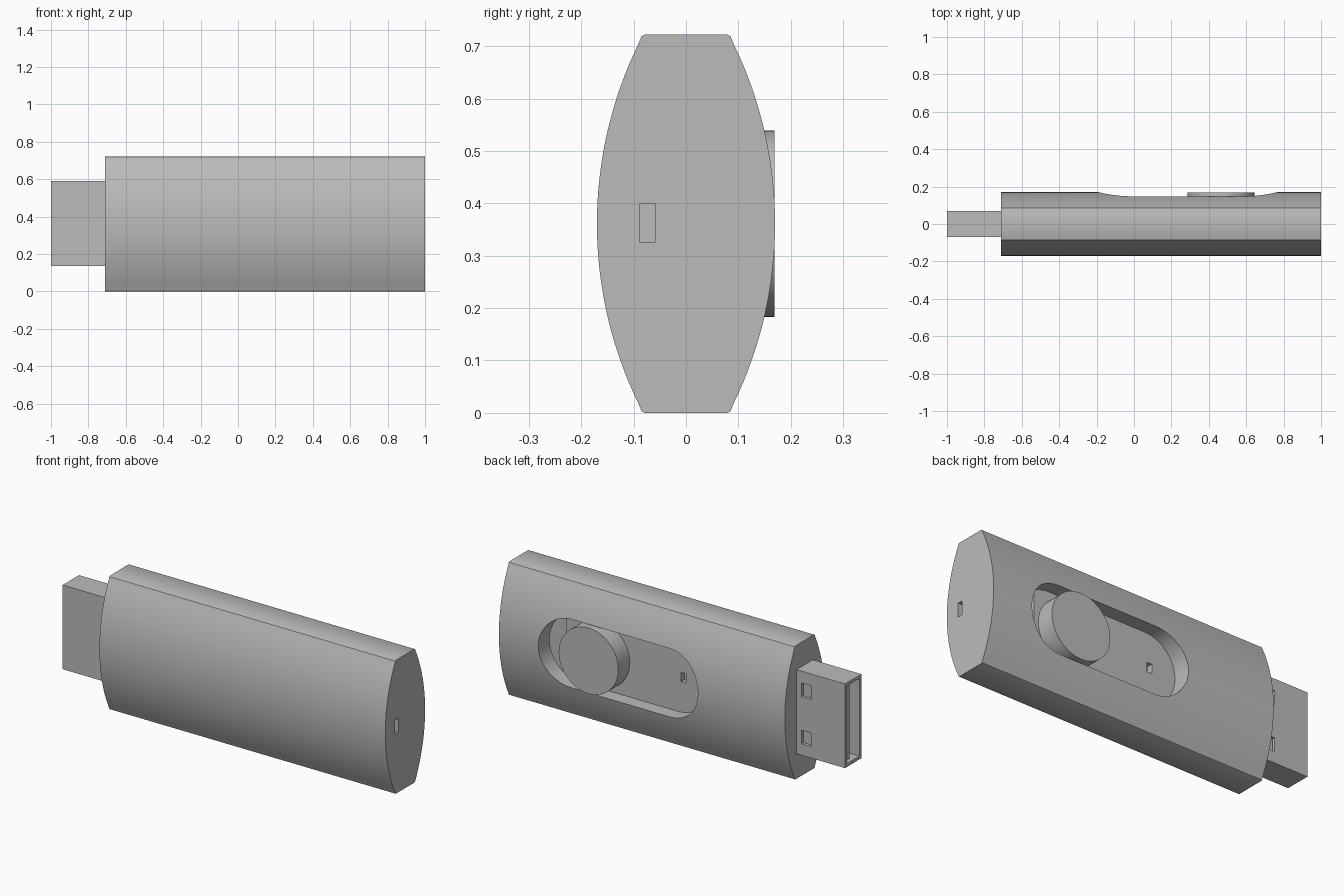
import bpy, bmesh, math
from mathutils import Matrix, Vector

if "Cube" in bpy.data.objects:
    bpy.data.objects.remove(bpy.data.objects["Cube"], do_unlink=True)

MID = 0.361            # height of the centre line
GREY = (0.5, 0.5, 0.5, 1)
grey = bpy.data.materials.new("plain_grey")
grey.use_nodes = True
grey.diffuse_color = GREY
grey.node_tree.nodes["Principled BSDF"].inputs["Base Color"].default_value = GREY


def finish(name, bm):
    bmesh.ops.recalc_face_normals(bm, faces=bm.faces)
    mesh = bpy.data.meshes.new(name)
    bm.to_mesh(mesh)
    bm.free()
    obj = bpy.data.objects.new(name, mesh)
    bpy.context.collection.objects.link(obj)
    mesh.materials.append(grey)
    return obj


def box(name, low, high):
    low, high = Vector(low), Vector(high)
    bm = bmesh.new()
    bmesh.ops.create_cube(bm, size=1, matrix=Matrix.Translation((low + high) / 2)
                          @ Matrix.Diagonal((*(high - low), 1)))
    return finish(name, bm)


def prism(name, outline, shift):
    """Extrude a closed outline along the shift vector."""
    bm = bmesh.new()
    face = bm.faces.new([bm.verts.new(p) for p in outline])
    out = bmesh.ops.extrude_face_region(bm, geom=[face])
    bmesh.ops.translate(bm, vec=shift, verts=[v for v in out["geom"] if isinstance(v, bmesh.types.BMVert)])
    if not face.is_valid or len(bm.faces) < len(outline) + 2:
        bm.faces.new([v for v in bm.verts][:len(outline)])
    return finish(name, bm)


def stadium(x1, x2, radius, y):
    """Outline with rounded ends centred on x1 and x2, facing the back."""
    steps = 32
    right = [(x2 + radius * math.sin(a), y, MID + radius * math.cos(a))
             for a in (math.pi * i / steps for i in range(steps + 1))]
    left = [(x1 - radius * math.sin(a), y, MID - radius * math.cos(a))
            for a in (math.pi * i / steps for i in range(steps + 1))]
    return right + left


def cut(obj, cutter):
    mod = obj.modifiers.new("cut", "BOOLEAN")
    mod.operation, mod.solver, mod.object = "DIFFERENCE", "EXACT", cutter
    bpy.context.view_layer.update()
    with bpy.context.temp_override(object=obj, active_object=obj):
        bpy.ops.object.modifier_apply(modifier=mod.name)
    bpy.data.objects.remove(cutter, do_unlink=True)


def smooth(obj):
    bpy.ops.object.select_all(action="DESELECT")
    obj.select_set(True)
    bpy.context.view_layer.objects.active = obj
    bpy.ops.object.shade_smooth_by_angle(angle=math.radians(30))


# Sleeve: bowed sides, flat top and bottom, small rounded corners
RADIUS, REACH = 0.784, 0.345
side = []
for i in range(33):
    dz = REACH * (1 - i / 16)
    side.append((0.17 - RADIUS + math.sqrt(RADIUS ** 2 - dz ** 2), dz))
corner = [(0.079, MID), (0.085, MID - 0.003)]
half = corner + side + [(y, -z) for y, z in reversed(corner)]
profile = half + [(-y, -z) for y, z in half]
sleeve = prism("sleeve", [(-0.71, y, z + MID) for y, z in profile], (1.71, 0, 0))

# Hollow inside, thumb slot in the back and strap hole in the end
cut(sleeve, box("cavity", (-0.8, -0.072, 0.132), (0.9, 0.072, 0.59)))
cut(sleeve, prism("slot_cutter", stadium(-0.005, 0.58, 0.185, 0.03), (0, 0.3, 0)))
cut(sleeve, box("strap_cutter", (0.95, -0.088, 0.325), (1.1, -0.059, 0.4)))
smooth(sleeve)

# Sliding carrier with a small latch notch in the slot floor
carrier = box("carrier", (-0.70, -0.07, 0.135), (0.67, 0.07, 0.588))
cut(carrier, box("notch_cutter", (-0.05, 0.04, 0.34), (-0.02, 0.1, 0.39)))

# Thumb button
button = prism("thumb_button", stadium(0.465, 0.465, 0.178, 0.06)[:-1], (0, 0.109, 0))
bm = bmesh.new()
bm.from_mesh(button.data)
bmesh.ops.remove_doubles(bm, verts=bm.verts, dist=0.0001)
bm.to_mesh(button.data)
bm.free()
smooth(button)

# Plug shell: open at the tip, with two windows in the back
shell = box("plug_shell", (-1, -0.07, 0.135), (-0.70, 0.07, 0.59))
cut(shell, box("mouth_cutter", (-1.1, -0.053, 0.153), (-0.72, 0.053, 0.572)))
for sign in (-1, 1):
    z = MID + sign * 0.127
    cut(shell, box("window_cutter", (-0.80, 0.03, z - 0.037), (-0.74, 0.1, z + 0.037)))

# Plug tongue and its contacts
box("plug_tongue", (-0.985, 0.012, 0.16), (-0.71, 0.047, 0.565))
for i in range(4):
    z = MID + (i - 1.5) * 0.1
    box("contact", (-0.98, 0.006, z - 0.02), (-0.74, 0.013, z + 0.02))
